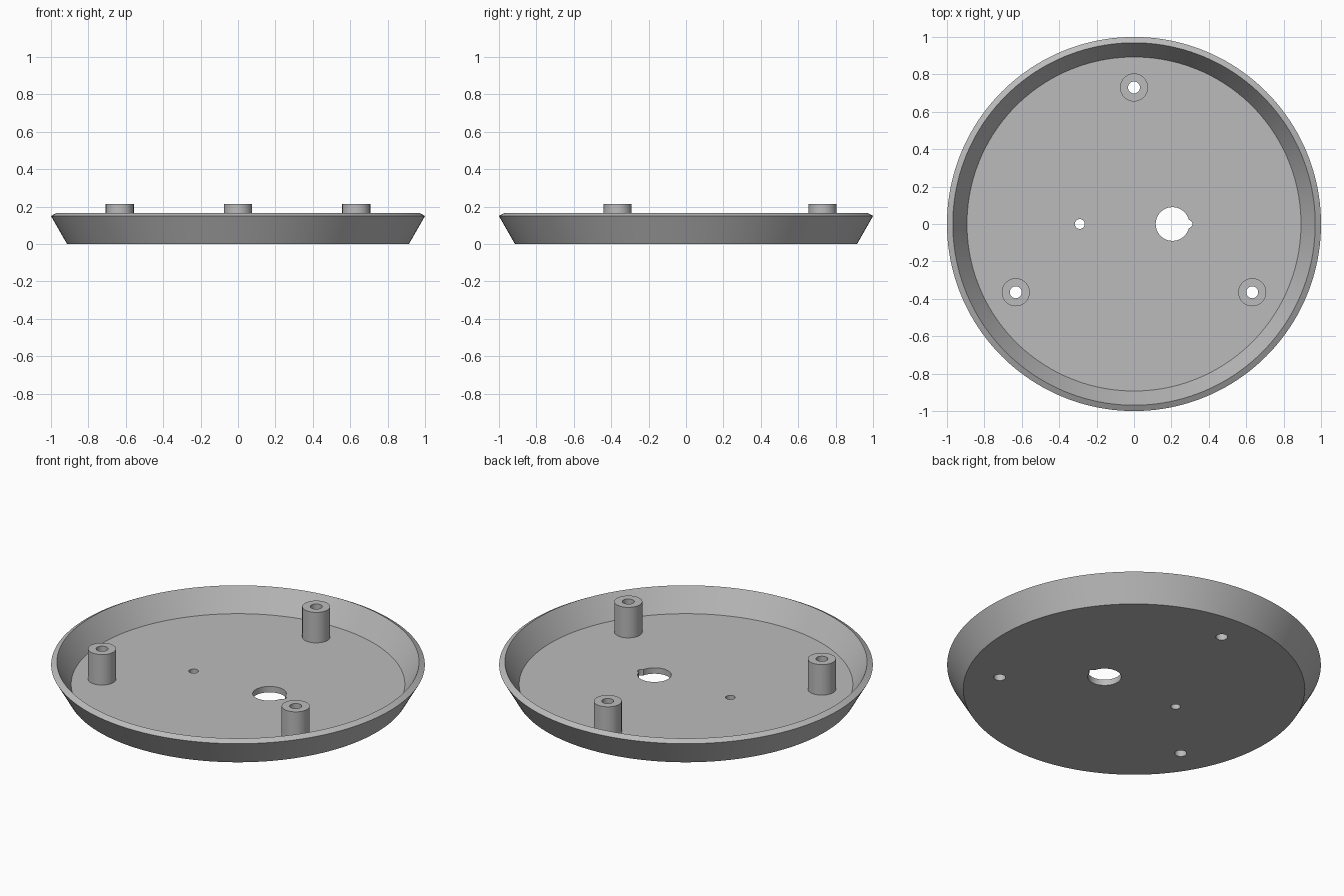
import bpy, bmesh, math

if "Cube" in bpy.data.objects:
    bpy.data.objects.remove(bpy.data.objects["Cube"])

FLOOR = 0.035      # top of the floor plate
POST_TOP = 0.215
BORE = 0.032
posts = [(0.73 * math.cos(math.radians(a)), 0.73 * math.sin(math.radians(a)))
         for a in (90, 210, 330)]

grey = bpy.data.materials.new("light grey")
grey.diffuse_color = (0.5, 0.5, 0.5, 1)
grey.use_nodes = True
grey.node_tree.nodes["Principled BSDF"].inputs["Base Color"].default_value = grey.diffuse_color


def revolve(name, profile, segs, loc=(0, 0, 0), closed=False):
    """Spin (radius, z) points about z; open profile ends are capped flat."""
    bm = bmesh.new()
    rings = [[bm.verts.new((r * math.cos(2 * math.pi * i / segs),
                            r * math.sin(2 * math.pi * i / segs), z))
              for i in range(segs)] for r, z in profile]
    for a, b in zip(rings, rings[1:]):
        for i in range(segs):
            j = (i + 1) % segs
            bm.faces.new((a[i], a[j], b[j], b[i]))
    if closed:
        bm.faces.new(rings[0][::-1])
        bm.faces.new(rings[-1])
    me = bpy.data.meshes.new(name)
    bm.to_mesh(me)
    bm.free()
    ob = bpy.data.objects.new(name, me)
    ob.location = loc
    me.materials.append(grey)
    bpy.context.collection.objects.link(ob)
    return ob


def smooth(ob):
    bpy.ops.object.select_all(action='DESELECT')
    ob.select_set(True)
    bpy.context.view_layer.objects.active = ob
    bpy.ops.object.shade_smooth_by_angle(angle=math.radians(35))


# Dish: flared wall, slanted rim and floor
dish = revolve("dish", [(0.914, 0), (1.0, 0.15), (0.969, 0.167), (0.893, FLOOR)],
               160, closed=True)

# Holes: large opening, its side notch, small hole, post bores
holes = [(0.206, 0, 0.09, 64), (0.29, 0, 0.022, 24), (-0.29, 0, 0.026, 32)]
holes += [(x, y, BORE, 32) for x, y in posts]
cutters = []
for x, y, r, n in holes:
    c = revolve("hole_cutter", [(r, -0.1), (r, 0.1)], n, (x, y, 0), closed=True)
    c.hide_render = True
    m = dish.modifiers.new("hole", 'BOOLEAN')
    m.operation, m.solver, m.object = 'DIFFERENCE', 'EXACT', c
    cutters.append(c)

# Bake the cuts and remove the cutters
dg = bpy.context.evaluated_depsgraph_get()
cut = bpy.data.meshes.new_from_object(dish.evaluated_get(dg))
dish.modifiers.clear()
dish.data = cut
for c in cutters:
    bpy.data.objects.remove(c)
smooth(dish)

# Three hollow mounting posts standing on the floor
for x, y in posts:
    post = revolve("mounting_post", [(0.075, FLOOR), (0.075, POST_TOP),
                                     (BORE, POST_TOP), (BORE, FLOOR)], 32, (x, y, 0))
    smooth(post)
